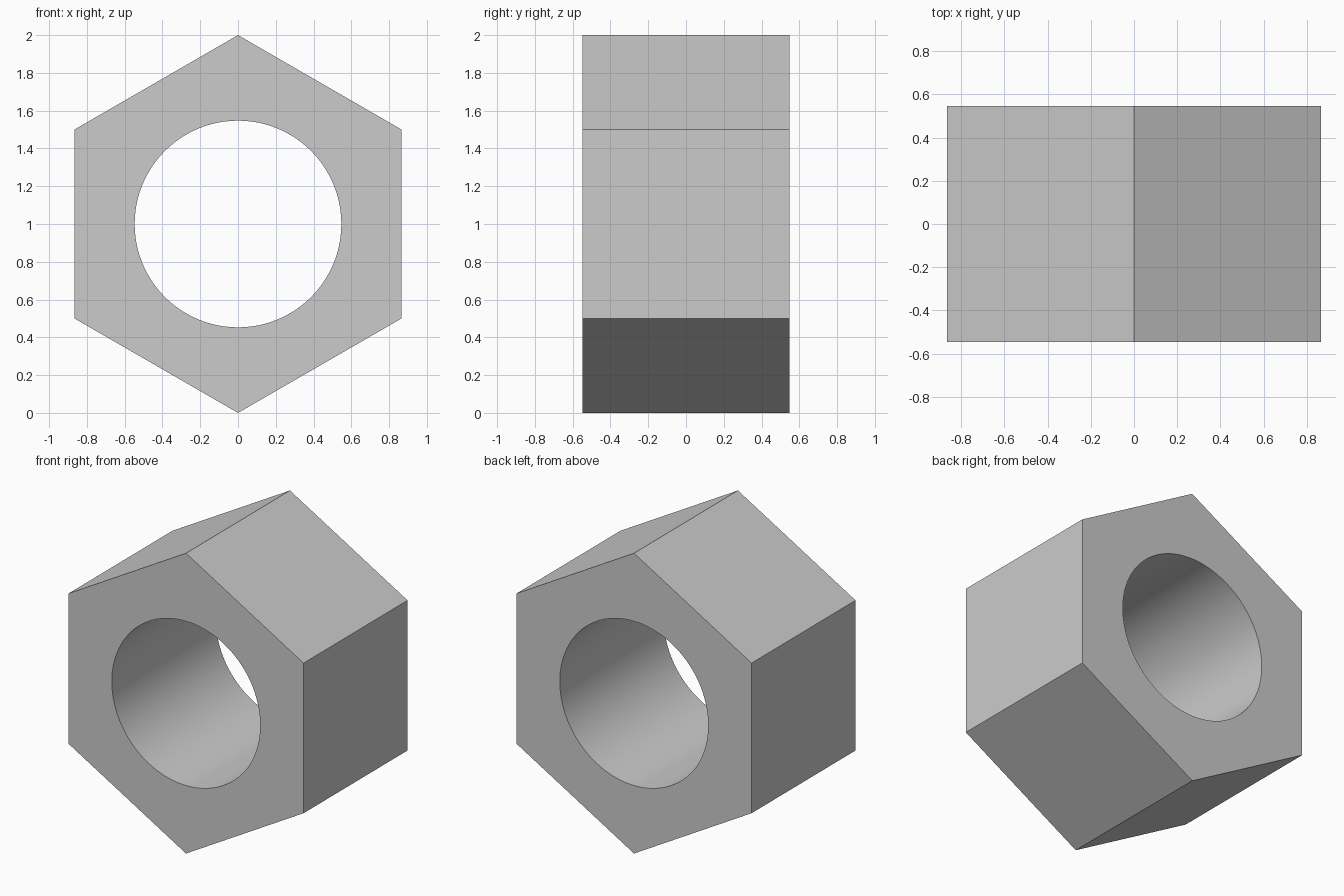
import bpy
import math

if "Cube" in bpy.data.objects:
    bpy.data.objects.remove(bpy.data.objects["Cube"])

DEPTH = 1.094
CENTRE = (0, 0, 1)


def prism(name, sides, radius, depth):
    """Prism lying along y, with one corner pointing straight up."""
    bpy.ops.mesh.primitive_cylinder_add(
        vertices=sides, radius=radius, depth=depth,
        location=CENTRE, rotation=(math.pi / 2, 0, 0))
    obj = bpy.context.object
    obj.name = name
    return obj


# Round bore cutter
bore = prism("bore_cutter", 128, 0.547, DEPTH * 2)
bore.hide_render = True

# Hexagonal nut body with the bore cut through it
nut = prism("hex_nut", 6, 1.0, DEPTH)
cut = nut.modifiers.new("bore", 'BOOLEAN')
cut.operation = 'DIFFERENCE'
cut.solver = 'EXACT'
cut.object = bore
bpy.ops.object.modifier_apply(modifier=cut.name)
bpy.data.objects.remove(bore, do_unlink=True)

# Smooth bore wall, sharp outer edges
bpy.ops.object.shade_smooth_by_angle(angle=math.radians(30))
